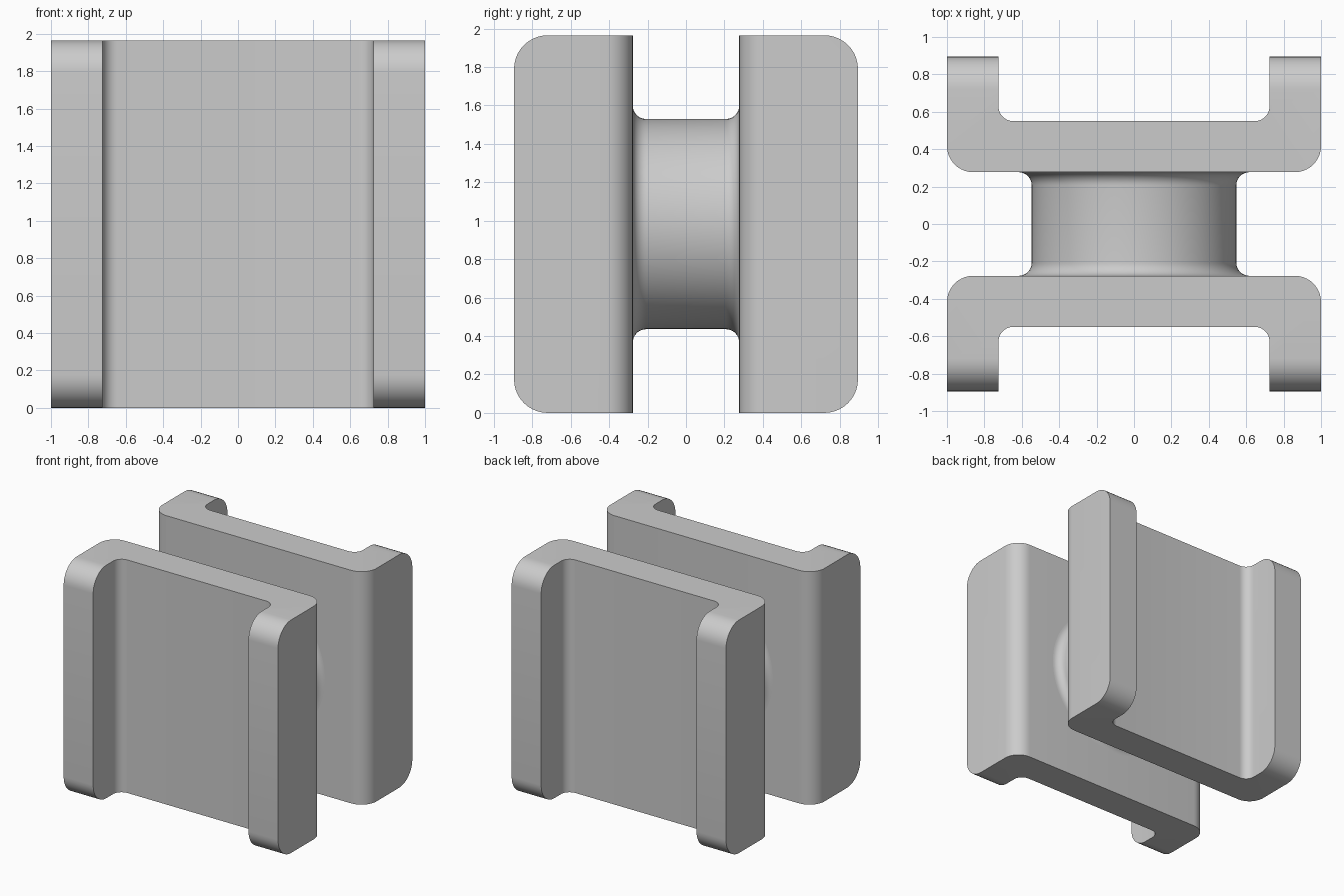
import bpy, bmesh, math
from mathutils import Matrix, Vector

cube = bpy.data.objects.get("Cube")
if cube:
    bpy.data.objects.remove(cube, do_unlink=True)

HEIGHT = 1.965
WEB_IN, WEB_OUT, TIP = 0.277, 0.55, 0.895   # depth of web faces and flange tips
SIDE, FLANGE = 1.0, 0.725                   # outer and inner faces of flanges
HUB_R, FILLET = 0.547, 0.07

grey = bpy.data.materials.new("plain grey")
grey.use_nodes = True
colour = (0.6, 0.6, 0.6, 1)
grey.diffuse_color = colour
grey.node_tree.nodes["Principled BSDF"].inputs["Base Color"].default_value = colour


def finish(bm, name):
    bmesh.ops.recalc_face_normals(bm, faces=bm.faces)
    mesh = bpy.data.meshes.new(name)
    bm.to_mesh(mesh)
    bm.free()
    mesh.materials.append(grey)
    obj = bpy.data.objects.new(name, mesh)
    bpy.context.collection.objects.link(obj)
    bpy.ops.object.select_all(action='DESELECT')
    obj.select_set(True)
    bpy.context.view_layer.objects.active = obj
    bpy.ops.object.shade_smooth_by_angle(angle=math.radians(30))
    return obj


def round_edges(bm, axis, x, y, radius):
    """Round the edges along an axis whose middle lies at |x| and y."""
    def match(e):
        a, b = (v.co for v in e.verts)
        mid = (a + b) / 2
        along = abs((a - b).normalized()[axis]) > 0.99
        return along and abs(abs(mid.x) - x) < 1e-3 and abs(mid.y - y) < 1e-3
    bmesh.ops.bevel(bm, geom=[e for e in bm.edges if match(e)], offset=radius,
                    offset_type='OFFSET', segments=10, profile=0.5,
                    affect='EDGES', clamp_overlap=False)


def channel(name, turn):
    """Upright C-shaped channel, open away from the hub."""
    half = [(SIDE, WEB_IN), (SIDE, TIP), (FLANGE, TIP), (FLANGE, WEB_OUT)]
    outline = half + [(-x, y) for x, y in reversed(half)]
    bm = bmesh.new()
    base = bm.faces.new([bm.verts.new((x, y, 0)) for x, y in outline])
    top = bmesh.ops.extrude_face_region(bm, geom=[base])["geom"]
    bmesh.ops.translate(bm, vec=(0, 0, HEIGHT),
                        verts=[g for g in top if isinstance(g, bmesh.types.BMVert)])
    bmesh.ops.recalc_face_normals(bm, faces=bm.faces)
    round_edges(bm, 0, (SIDE + FLANGE) / 2, TIP, 0.175)   # flange tips
    round_edges(bm, 2, SIDE, WEB_IN, 0.14)                # outer corners
    round_edges(bm, 2, FLANGE, WEB_OUT, 0.08)             # inner corners
    bmesh.ops.rotate(bm, verts=bm.verts, cent=(0, 0, 0),
                     matrix=Matrix.Rotation(turn, 3, 'Z'))
    return finish(bm, name)


channel("front_channel", math.pi)
channel("back_channel", 0)

# Round hub with filleted ends, lathed about the front-to-back axis
arc = [math.radians(a) for a in range(0, 91, 10)]
end = [(HUB_R + FILLET * (1 - math.cos(a)), WEB_IN - FILLET * (1 - math.sin(a))) for a in arc]
profile = [(r, -y) for r, y in reversed(end)] + end
bm = bmesh.new()
points = [bm.verts.new((r, y, 0)) for r, y in profile]
edges = [bm.edges.new(pair) for pair in zip(points, points[1:])]
bmesh.ops.spin(bm, geom=points + edges, cent=(0, 0, 0), axis=(0, 1, 0),
               angle=2 * math.pi, steps=96, use_merge=True)
bmesh.ops.remove_doubles(bm, verts=bm.verts, dist=1e-4)
bmesh.ops.translate(bm, verts=bm.verts, vec=Vector((0, 0, HEIGHT / 2)))
finish(bm, "hub")
